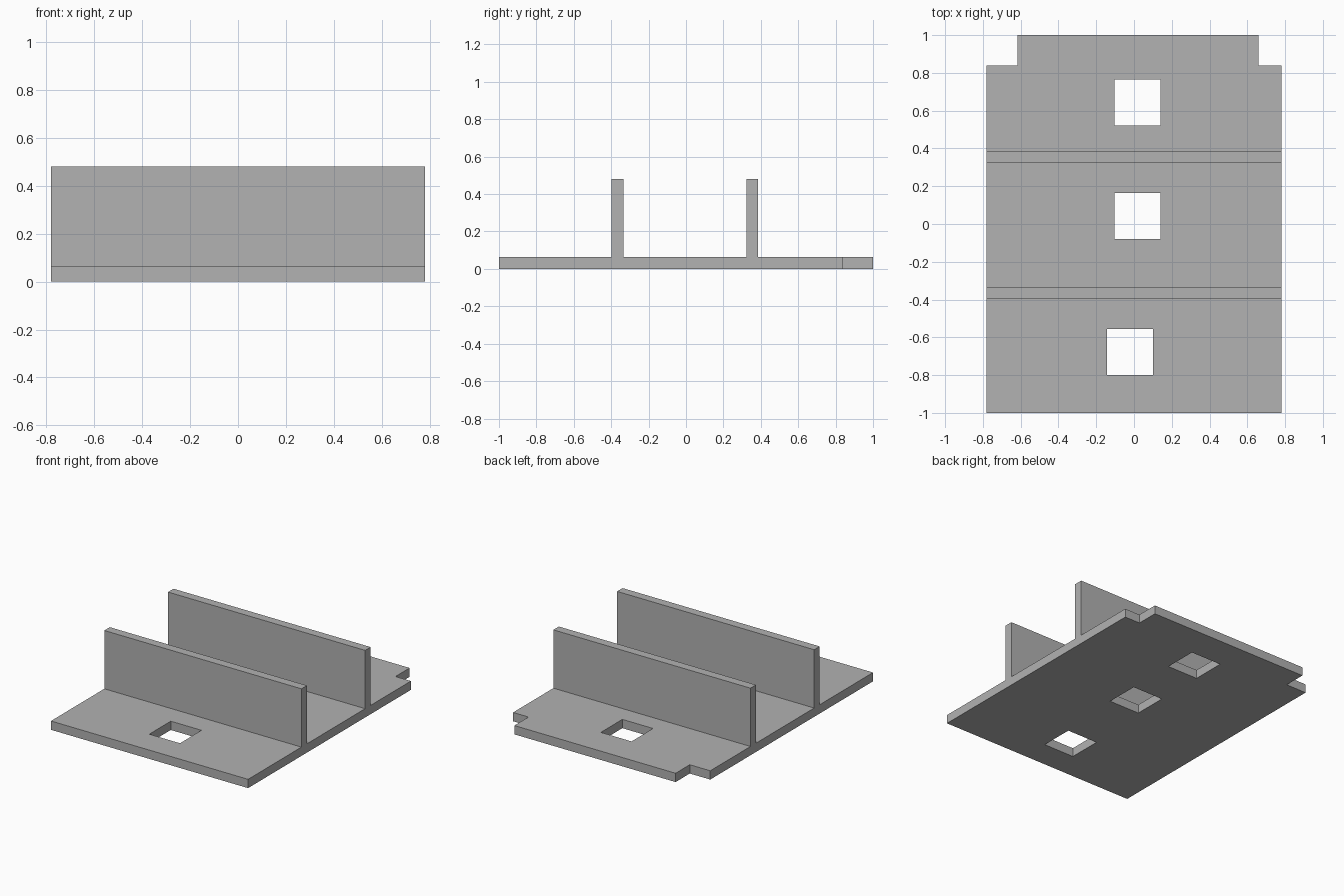
import bpy
import bmesh

cube = bpy.data.objects.get("Cube")
if cube:
    bpy.data.objects.remove(cube, do_unlink=True)

GREY = (0.445, 0.445, 0.445, 1)
grey = bpy.data.materials.new("plain grey")
grey.use_nodes = True
grey.diffuse_color = GREY
grey.node_tree.nodes["Principled BSDF"].inputs["Base Color"].default_value = GREY

HALF_WIDTH = 0.78
THICK = 0.063
HEIGHT = 0.48


def box(name, x, y, z):
    """Axis-aligned box from (low, high) ranges."""
    bm = bmesh.new()
    bmesh.ops.create_cube(bm, size=1)
    for v in bm.verts:
        v.co = [r[0] if c < 0 else r[1] for c, r in zip(v.co, (x, y, z))]
    mesh = bpy.data.meshes.new(name)
    bm.to_mesh(mesh)
    bm.free()
    mesh.materials.append(grey)
    obj = bpy.data.objects.new(name, mesh)
    bpy.context.collection.objects.link(obj)
    return obj


def cut(target, name, x, y):
    """Cut a vertical rectangular opening through the target."""
    cutter = box(name, x, y, (-0.1, 0.2))
    cutter.hide_render = True
    mod = target.modifiers.new(name, "BOOLEAN")
    mod.operation = "DIFFERENCE"
    mod.solver = "EXACT"
    mod.object = cutter
    bpy.context.view_layer.objects.active = target
    bpy.ops.object.modifier_apply(modifier=name)
    bpy.data.objects.remove(cutter, do_unlink=True)


# Base plate
plate = box("base_plate", (-HALF_WIDTH, HALF_WIDTH), (-1, 1), (0, THICK))

# Square openings, one per bay
SIDE = 0.243
for name, x, y in (("front_hole", -0.142, -0.8),
                   ("middle_hole", -0.104, -0.08),
                   ("back_hole", -0.104, 0.521)):
    cut(plate, name, (x, x + SIDE), (y, y + SIDE))

# Rear corner notches
cut(plate, "right_notch", (-1, -0.618), (0.84, 1.2))
cut(plate, "left_notch", (0.658, 1), (0.84, 1.2))

# Upright walls across the full width
for name, y in (("front_wall", -0.397), ("back_wall", 0.323)):
    box(name, (-HALF_WIDTH, HALF_WIDTH), (y, y + 0.062), (THICK, HEIGHT))
